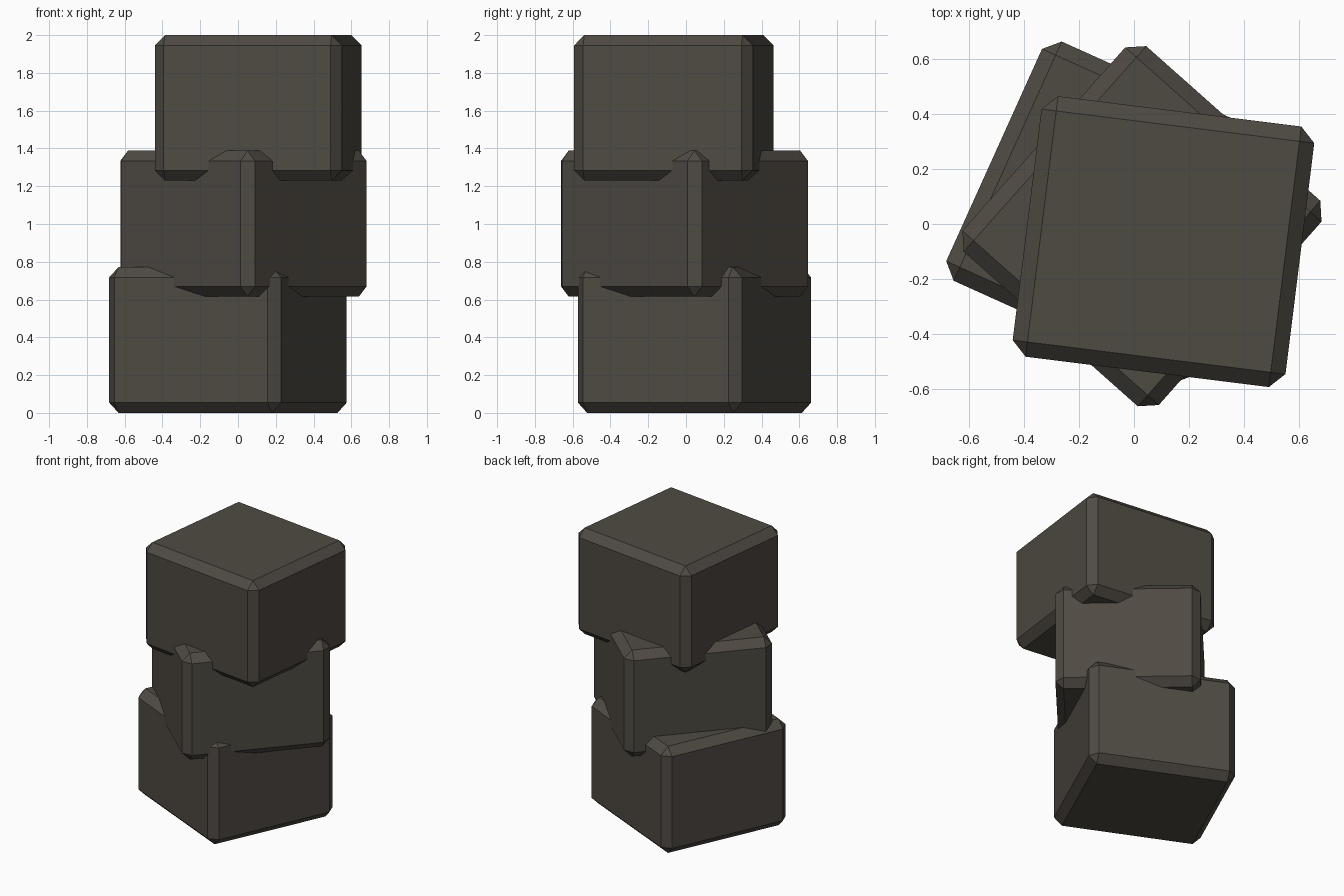
import bpy, bmesh, math
from mathutils import Matrix

if "Cube" in bpy.data.objects:
    bpy.data.objects.remove(bpy.data.objects["Cube"])

stone = bpy.data.materials.new("dark_stone")
stone.diffuse_color = (0.078, 0.069, 0.056, 1)
stone.use_nodes = True
stone.node_tree.nodes["Principled BSDF"].inputs["Base Color"].default_value = stone.diffuse_color


def block(name, x, y, z0, z1, angle, w=0.998, d=0.953, bevel=0.054):
    """Chamfered box turned about the vertical axis."""
    bm = bmesh.new()
    bmesh.ops.create_cube(bm, size=1)
    bmesh.ops.scale(bm, vec=(w, d, z1 - z0), verts=bm.verts)
    bmesh.ops.bevel(bm, geom=bm.edges[:], offset=bevel, segments=1,
                    affect='EDGES', profile=0.5)
    bm.transform(Matrix.Translation((x, y, (z0 + z1) / 2))
                 @ Matrix.Rotation(math.radians(angle), 4, 'Z'))
    mesh = bpy.data.meshes.new(name)
    bm.to_mesh(mesh)
    bm.free()
    mesh.materials.append(stone)
    obj = bpy.data.objects.new(name, mesh)
    bpy.context.collection.objects.link(obj)


# Three overlapping stacked blocks, each twisted differently
block("bottom_block", -0.053, 0.045, 0.0, 0.772, -24.3)
block("middle_block", 0.029, -0.008, 0.616, 1.388, 48.4)
block("top_block", 0.107, -0.064, 1.23, 2.0, -7.1)
